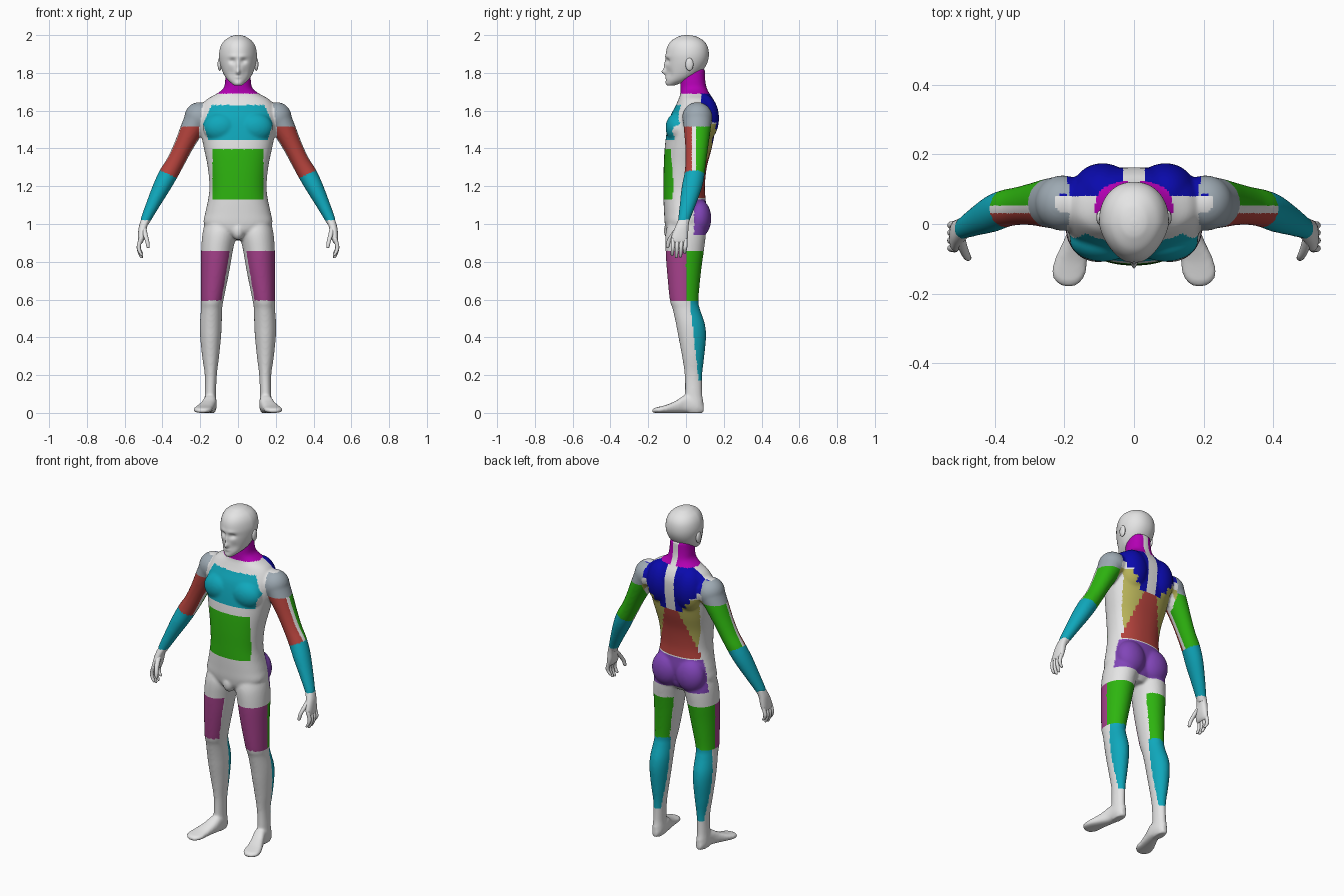
import bpy, bmesh, math
from mathutils import Vector, Matrix

COLOURS = [("light_grey", (.78, .78, .78)), ("teal", (.005, .39, .5)),
           ("green", (.027, .46, .005)), ("red", (.45, .055, .045)),
           ("blue_grey", (.34, .4, .45)), ("magenta", (.46, 0, .46)),
           ("navy", (.003, .003, .42)), ("olive", (.48, .45, .1)),
           ("violet", (.22, .06, .48)), ("plum", (.38, .053, .26))]
MATS = []
for name, c in COLOURS:
    m = bpy.data.materials.new(name)
    m.diffuse_color = (*c, 1)
    MATS.append(m)
GREY, TEAL, GREEN, RED, BLUEGREY, MAGENTA, NAVY, OLIVE, VIOLET, PLUM = range(10)
X, Y, Z = Vector((1, 0, 0)), Vector((0, 1, 0)), Vector((0, 0, 1))


def resample(keys, k):
    """Smooth curve through the key sections."""
    out = []
    for i in range(len(keys) - 1):
        ps = [keys[min(max(i + d, 0), len(keys) - 1)] for d in (-1, 0, 1, 2)]
        for j in range(k):
            t = j / k
            out.append([.5 * (2 * b + (c - a) * t + (2 * a - 5 * b + 4 * c - d) * t * t
                              + (3 * b - a - 3 * c + d) * t ** 3) for a, b, c, d in zip(*ps)])
    return out + [list(keys[-1])]


def loft(bm, keys, u, v, side=1, power=2.0, n=40, k=6):
    """Skin over superellipse sections (x, y, z, radius_u, radius_v)."""
    rings = []
    for x, y, z, ru, rv in resample(keys, k):
        ring = []
        for i in range(n):
            a = 2 * math.pi * i / n
            c, s = math.cos(a), math.sin(a)
            p = (Vector((x, y, z)) + u * ru * math.copysign(abs(c) ** (2 / power), c)
                 + v * rv * math.copysign(abs(s) ** (2 / power), s))
            ring.append(bm.verts.new((p.x * side, p.y, p.z)))
        rings.append(ring)
    for a, b in zip(rings, rings[1:]):
        for i in range(n):
            j = (i + 1) % n
            bm.faces.new((a[i], a[j], b[j], b[i]))
    bm.faces.new(rings[0])
    bm.faces.new(rings[-1])


def upright(rows):
    """Rows (z, centre_x, half_width, front_y, back_y) as loft keys."""
    return [(cx, (f + b) / 2, z, hx, (b - f) / 2) for z, cx, hx, f, b in rows]


def ball(bm, centre, radii):
    bmesh.ops.create_uvsphere(bm, u_segments=32, v_segments=20, radius=1,
                              matrix=Matrix.Translation(centre) @ Matrix.Diagonal((*radii, 1)))


def finish(bm, name):
    bmesh.ops.recalc_face_normals(bm, faces=bm.faces)
    me = bpy.data.meshes.new(name)
    bm.to_mesh(me)
    bm.free()
    me.shade_smooth()
    ob = bpy.data.objects.new(name, me)
    bpy.context.collection.objects.link(ob)
    return ob


# torso and neck
bm = bmesh.new()
loft(bm, upright([
    (.915, 0, .04, -.06, .06), (.955, 0, .13, -.10, .09), (1.0, 0, .18, -.112, .10),
    (1.06, 0, .173, -.116, .11), (1.13, 0, .158, -.119, .104), (1.2, 0, .151, -.119, .10),
    (1.3, 0, .16, -.118, .11), (1.4, 0, .18, -.113, .136), (1.5, 0, .2, -.100, .155),
    (1.57, 0, .203, -.083, .162), (1.62, 0, .195, -.058, .16), (1.66, 0, .165, -.04, .145),
    (1.69, 0, .112, -.03, .125), (1.72, 0, .076, -.03, .11), (1.76, 0, .068, -.03, .102),
    (1.82, 0, .062, -.03, .10)]), X, Y, power=2.3, n=64)
ball(bm, (0, -.082, .965), (.035, .036, .05))
for s in (-1, 1):
    ball(bm, (s * .09, -.045, 1.51), (.095, .063, .08))   # chest
    ball(bm, (s * .09, .09, 1.56), (.09, .085, .13))      # shoulder blade
    ball(bm, (s * .08, .068, 1.03), (.088, .066, .1))     # buttock
    ball(bm, (s * .205, .06, 1.565), (.079, .08, .08))    # shoulder
    # leg
    loft(bm, upright([
        (1.02, .09, .082, -.09, .10), (.95, .098, .09, -.108, .105),
        (.86, .111, .084, -.108, .095), (.75, .121, .075, -.101, .08),
        (.6, .136, .06, -.086, .066), (.55, .14, .056, -.071, .074),
        (.47, .144, .058, -.053, .1), (.4, .145, .055, -.04, .106),
        (.3, .145, .045, -.021, .097), (.2, .144, .032, -.007, .086),
        (.1, .146, .03, -.006, .086), (.05, .146, .032, -.01, .093),
        (0, .146, .026, 0, .088)]), X, Y, s)
    # foot
    loft(bm, [(cx, y, h / 2, hx, h / 2) for y, cx, hx, h in (
        (.093, .146, .015, .04), (.06, .146, .031, .08), (0, .148, .035, .095),
        (-.05, .163, .04, .066), (-.1, .18, .047, .044), (-.14, .187, .049, .033),
        (-.165, .188, .037, .027), (-.18, .187, .014, .018))], X, Z, s, power=2.6)
    # arm
    loft(bm, [
        (.15, .06, 1.6, .06, .06), (.2, .06, 1.575, .076, .07), (.24, .06, 1.51, .072, .062),
        (.29, .057, 1.41, .061, .051), (.33, .052, 1.33, .055, .048),
        (.368, .045, 1.265, .054, .05), (.405, .031, 1.195, .054, .046),
        (.45, .01, 1.105, .043, .036), (.488, -.01, 1.025, .032, .027),
        (.497, -.014, 1.0, .03, .022)], Y, Vector((.9, 0, .44)), s)
body = finish(bm, "body")

# fuse the body into one smooth skin
bpy.context.view_layer.objects.active = body
body.select_set(True)
rem = body.modifiers.new("fuse", 'REMESH')
rem.mode, rem.voxel_size, rem.use_smooth_shade = 'VOXEL', .007, True
smo = body.modifiers.new("soften", 'SMOOTH')
smo.factor, smo.iterations = .5, 7
for m in ("fuse", "soften"):
    bpy.ops.object.modifier_apply(modifier=m)


def region(x, y, z):
    """Muscle group colour for a point on the skin."""
    a = abs(x)
    # shoulder cap
    if 1.515 < z < 1.64 and a > .185 + (1.64 - z) * .15:
        return BLUEGREY
    # arm
    if .9 < z < 1.52 and a > max(.205, .21 + (1.45 - z) * .3):
        if z < 1.02:
            return GREY
        if z - .45 * (a - .365) < 1.262:
            return TEAL
        return RED if y < .03 else GREEN if y > .055 else GREY
    # neck
    if z > 1.69:
        return GREY if y > .05 and a < .018 else MAGENTA
    # chest and belly
    if y < -.02 and 1.445 < z < 1.63:
        if a < .185 - (.45 * (z - 1.53) if z > 1.53 else .33 * (1.53 - z)):
            return TEAL
    if y < -.04 and 1.13 < z < 1.395 and a < .135:
        return GREEN
    # back: stepped borders between the groups
    if y > .05 and 1.14 < z < 1.69:
        st = round(z / .035) * .035
        edge = 1.43 + max(0, round(a / .03) * .03 - .06) * 1.2
        if z > edge and y > .08:
            return NAVY if a > .03 else GREY
        if z < 1.43 and a < .14 - (st - 1.14) * .33:
            return RED
        if 1.18 < z < 1.53 and a > .03 and y > .06 + max(0, z - 1.3) * .25:
            return OLIVE
        return GREY
    # buttocks
    if y > .042 and .94 < z < 1.132:
        return VIOLET
    # thigh, with a bare inner strip
    if .595 < z < .86:
        if a < .043 + (.86 - z) * .17:
            return GREY
        return PLUM if y < 0 else GREEN
    # calf
    if .17 < z <= .595 and y > .02 + (.595 - z) * .11:
        return TEAL
    return GREY


for m in MATS:
    body.data.materials.append(m)
for p in body.data.polygons:
    p.material_index = region(*p.center)
body.data.shade_smooth()

# head
bm = bmesh.new()
loft(bm, upright([
    (1.733, 0, .022, -.098, -.06), (1.742, 0, .036, -.104, -.035), (1.76, 0, .056, -.106, .015),
    (1.785, 0, .073, -.105, .06), (1.82, 0, .087, -.106, .094), (1.86, 0, .097, -.107, .115),
    (1.9, 0, .1, -.107, .121), (1.94, 0, .092, -.098, .114), (1.97, 0, .073, -.077, .093),
    (1.99, 0, .044, -.045, .06), (1.997, 0, .026, -.025, .036),
    (2.0, 0, .008, -.005, .012)]), X, Y, power=2.15, n=96)
# face relief: (x, z, width, height, push)
RELIEF = [(.036, 1.863, .02, .013, .013), (0, 1.805, .013, .014, -.02), (0, 1.835, .01, .03, -.01),
          (0, 1.777, .022, .008, -.004), (0, 1.745, .022, .012, -.003), (.03, 1.887, .03, .01, -.004),
          (.045, 1.8, .02, .025, .006)]
for v in bm.verts:
    x, y, z = v.co
    v.co.x *= 1 - .18 * min(1, max(0, -y / .1))
    if y < -.02:
        v.co.y += sum(d * math.exp(-((abs(x) - cx) / w) ** 2 - ((z - cz) / h) ** 2)
                      for cx, cz, w, h, d in RELIEF)
for s in (-1, 1):
    ball(bm, (s * .097, .018, 1.845), (.011, .021, .034))   # ear
head = finish(bm, "head")
head.data.materials.append(MATS[GREY])

# hands
for s, label in ((1, "left_hand"), (-1, "right_hand")):
    bm = bmesh.new()
    loft(bm, [(.489, -.01, 1.025, .029, .024), (.503, -.022, .985, .035, .022),
              (.51, -.032, .94, .043, .02), (.515, -.036, .91, .043, .015),
              (.517, -.037, .898, .036, .008)], Y, X, s, power=2.4, n=28)
    for i, drop in enumerate((.012, 0, .004, .022)):
        y = -.069 + i * .022
        loft(bm, [(.514, y, .925, .011, .011), (.525, y, .885, .0105, .011),
                  (.523, y - .002, .855 + drop * .5, .0095, .01),
                  (.512, y - .004, .826 + drop, .008, .008),
                  (.509, y - .004, .819 + drop, .003, .003)], Y, X, s, n=12, k=4)
    # thumb
    loft(bm, [(.5, -.035, .985, .016, .014), (.491, -.068, .945, .015, .013),
              (.481, -.09, .91, .012, .011), (.476, -.097, .88, .009, .009),
              (.475, -.098, .872, .003, .003)], Y, X, s, n=14, k=4)
    finish(bm, label).data.materials.append(MATS[GREY])
